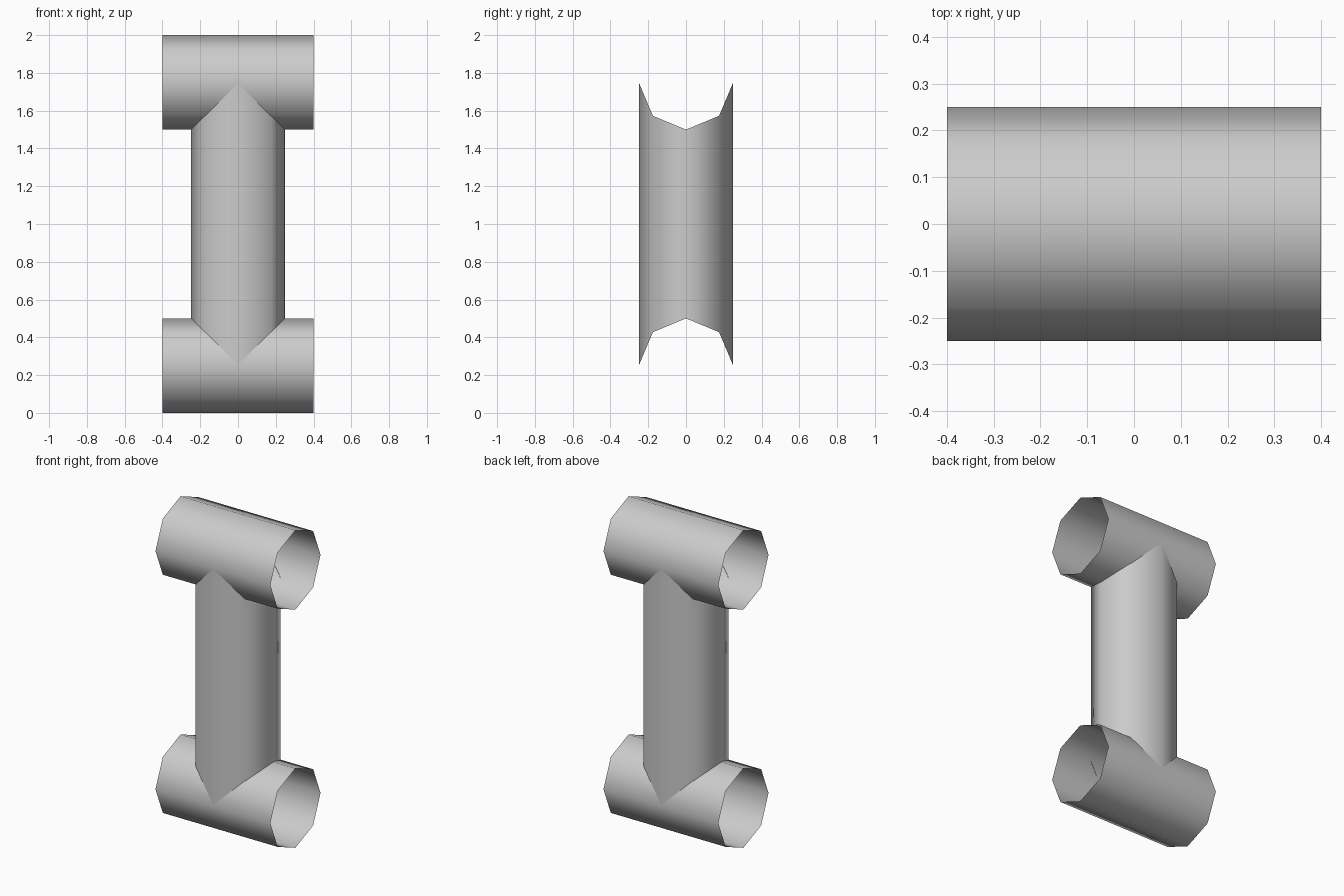
import bpy, bmesh
from math import sin, cos, pi

if "Cube" in bpy.data.objects:
    bpy.data.objects.remove(bpy.data.objects["Cube"])

SIDES = 8
R = 0.25          # cross tube radius
R_POST = 0.2475   # upright radius, a hair slimmer
HALF = 0.4        # cross tube half length
Z_LOW, Z_HIGH = 0.25, 1.75


def open_tube(name, ring_a, ring_b):
    """Bridge two matching rings into an open smooth-shaded tube."""
    bm = bmesh.new()
    a = [bm.verts.new(p) for p in ring_a]
    b = [bm.verts.new(p) for p in ring_b]
    n = len(a)
    for i in range(n):
        j = (i + 1) % n
        f = bm.faces.new((a[i], a[j], b[j], b[i]))
        f.smooth = True
    mesh = bpy.data.meshes.new(name)
    bm.to_mesh(mesh)
    bm.free()
    obj = bpy.data.objects.new(name, mesh)
    bpy.context.collection.objects.link(obj)
    return obj


angles = [2 * pi * i / SIDES for i in range(SIDES)]


def cross_ring(x, z):
    return [(x, R * cos(t), z + R * sin(t)) for t in angles]


# Horizontal cross tubes, open at both ends
for name, z in (("lower_cross_tube", Z_LOW), ("upper_cross_tube", Z_HIGH)):
    open_tube(name, cross_ring(-HALF, z), cross_ring(HALF, z))


def saddle_height(y):
    """Height of the octagonal cross tube surface above its axis at y."""
    y, k = abs(y), R * cos(pi / 4)
    if y <= k:
        return R + (k - R) * y / k
    return k * (R - y) / (R - k)


# Upright tube, both ends notched to sit on the cross tubes
low, high = [], []
for t in angles:
    x, y = R_POST * cos(t), R_POST * sin(t)
    h = saddle_height(y)
    low.append((x, y, Z_LOW + h))
    high.append((x, y, Z_HIGH - h))
open_tube("upright_tube", low, high)
